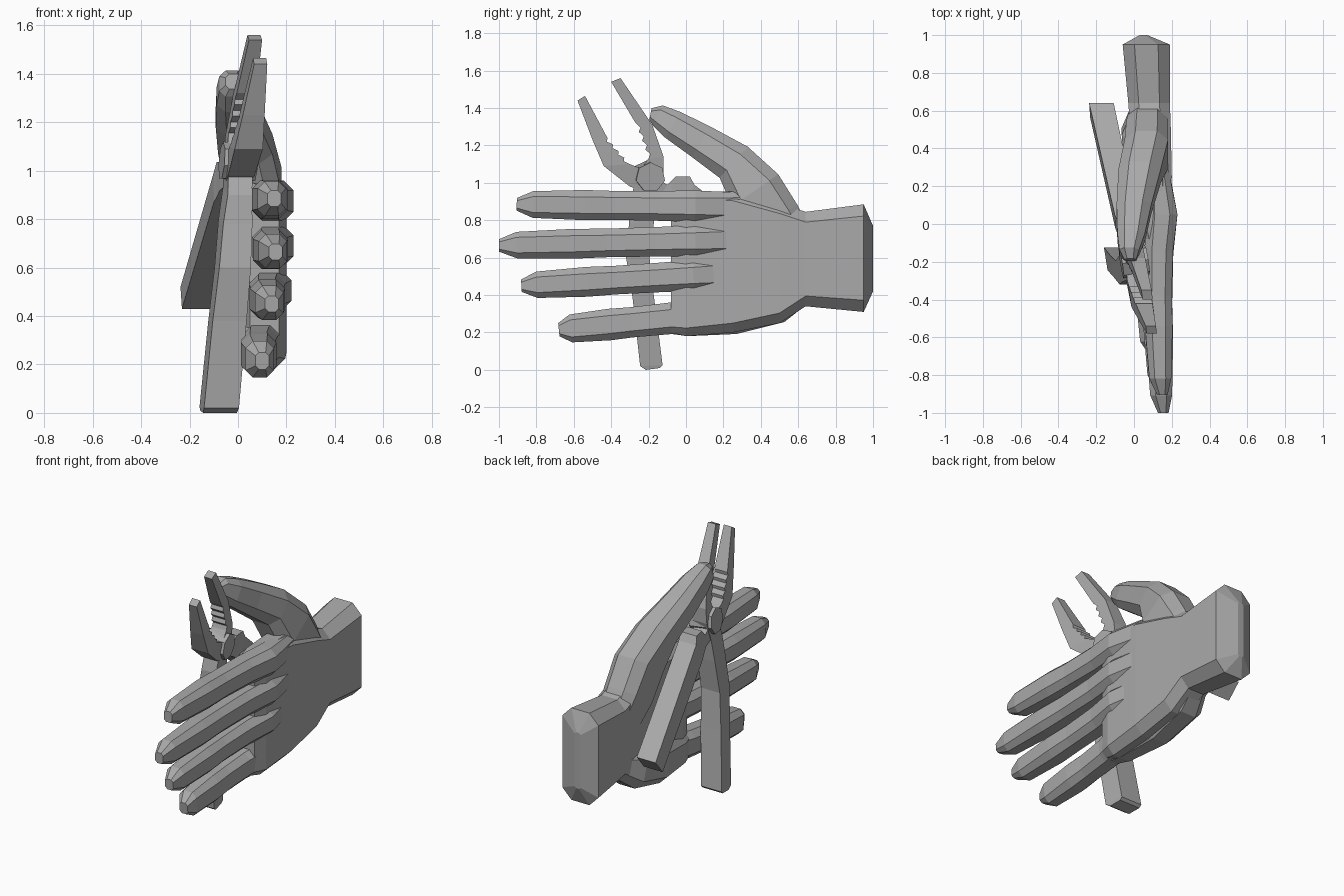
import bpy
import bmesh
from mathutils import Vector

if "Cube" in bpy.data.objects:
    bpy.data.objects.remove(bpy.data.objects["Cube"], do_unlink=True)

GREY = (0.4, 0.4, 0.4, 1.0)
material = bpy.data.materials.new("plain grey")
material.use_nodes = True
material.diffuse_color = GREY
material.node_tree.nodes["Principled BSDF"].inputs["Base Color"].default_value = GREY


def loft(name, rings):
    """Skin a list of equal rings and cap both ends."""
    bm = bmesh.new()
    loops = [[bm.verts.new(point) for point in ring] for ring in rings]
    count = len(loops[0])
    for first, second in zip(loops, loops[1:]):
        for i in range(count):
            j = (i + 1) % count
            bm.faces.new((first[i], first[j], second[j], second[i]))
    bm.faces.new(loops[0])
    bm.faces.new(loops[-1])
    bmesh.ops.recalc_face_normals(bm, faces=bm.faces)
    mesh = bpy.data.meshes.new(name)
    bm.to_mesh(mesh)
    bm.free()
    mesh.materials.append(material)
    obj = bpy.data.objects.new(name, mesh)
    bpy.context.collection.objects.link(obj)
    return obj


def limb(name, stations, across=None):
    """Octagonal tube through (x, y, z, half width, half thickness)."""
    centres = [Vector(s[:3]) for s in stations]
    rings = []
    for i, (centre, station) in enumerate(zip(centres, stations)):
        width, thick = station[3:]
        ahead = centres[min(i + 1, len(centres) - 1)] - centres[max(i - 1, 0)]
        side = across or Vector((0, -ahead.z, ahead.y)).normalized()
        cut = min(width, thick) * 0.5
        outline = [(width, thick - cut), (width - cut, thick),
                   (cut - width, thick), (-width, thick - cut),
                   (-width, cut - thick), (cut - width, -thick),
                   (width - cut, -thick), (width, cut - thick)]
        rings.append([centre + side * w + Vector((t, 0, 0)) for w, t in outline])
    return loft(name, rings)


# Palm and flared wrist: y, low z, high z, low x, high x
palm = [(1.0, 0.42, 0.77, 0.03, 0.07), (0.95, 0.31, 0.885, -0.06, 0.19),
        (0.64, 0.34, 0.845, -0.03, 0.19), (0.5, 0.25, 0.89, -0.02, 0.195),
        (0.25, 0.20, 0.955, 0.0, 0.20), (0.0, 0.18, 0.95, 0.02, 0.195),
        (-0.08, 0.2, 0.94, 0.05, 0.17)]
limb("palm", [((a + b) / 2, y, (low + high) / 2, (high - low) / 2, (b - a) / 2)
              for y, low, high, a, b in palm], Vector((0, 0, 1)))

# Fleshy heel of the palm on the little finger side
limb("palm_heel", [(0.07, 0.62, 0.43, 0.08, 0.08), (0.04, 0.49, 0.365, 0.115, 0.105),
                   (0.04, 0.25, 0.31, 0.12, 0.095), (0.07, 0.0, 0.275, 0.095, 0.07),
                   (0.09, -0.1, 0.275, 0.08, 0.05)])

# Fingers share one profile: fraction along, width scale, thickness, x shift
PROFILE = [(-0.25, 0.9, 0.055, 0), (0, 1, 0.08, 0.02), (0.2, 0.95, 0.075, 0),
           (0.45, 0.92, 0.07, -0.005), (0.62, 0.96, 0.073, -0.005),
           (0.91, 0.85, 0.058, 0), (1, 0.4, 0.028, 0.01)]
FINGERS = {"index_finger": ((0.13, 0.05, 0.875), (0.14, -0.905, 0.885), 0.084),
           "middle_finger": ((0.13, 0.05, 0.69), (0.145, -1.0, 0.665), 0.083),
           "ring_finger": ((0.12, 0.04, 0.505), (0.13, -0.88, 0.45), 0.083),
           "little_finger": ((0.09, 0.03, 0.287), (0.09, -0.68, 0.215), 0.088)}
for name, (base, tip, width) in FINGERS.items():
    base, tip = Vector(base), Vector(tip)
    limb(name, [(*(base + (tip - base) * f + Vector((shift, 0, 0))), width * scale, thick)
                for f, scale, thick, shift in PROFILE])

# Thumb with its fleshy base
limb("thumb", [(0.08, 0.6, 0.62, 0.12, 0.09), (0.07, 0.47, 0.8, 0.15, 0.11),
               (0.065, 0.37, 0.96, 0.15, 0.115), (0.03, 0.255, 1.11, 0.112, 0.112),
               (0, 0.08, 1.22, 0.095, 0.092), (-0.015, -0.07, 1.31, 0.08, 0.073),
               (-0.025, -0.15, 1.36, 0.06, 0.052), (-0.02, -0.19, 1.368, 0.032, 0.032)])


def on_tool(y, z, offset):
    """Place a point on the tilted plane of the pliers."""
    return Vector((-0.109 - 0.161 * y + 0.076 * z + offset, y, z))


def arm(name, stations):
    """Four-sided bar through (edge point, opposite edge point, half thickness)."""
    loft(name, [[on_tool(*a, h), on_tool(*b, h), on_tool(*b, -h), on_tool(*a, -h)]
                for a, b, h in stations])


def toothed(tip, root, teeth=4, depth=0.018):
    """Jaw stations from tip to root whose first edge zigzags."""
    result = []
    for i in range(teeth * 2 + 1):
        f = i / (teeth * 2)
        inner = Vector(tip[0]).lerp(Vector(root[0]), f)
        outer = Vector(tip[1]).lerp(Vector(root[1]), f)
        if i % 2:
            inner += (outer - inner).normalized() * depth
        result.append((inner, outer, tip[2] + (root[2] - tip[2]) * f))
    return result


# Pliers: each arm runs from jaw tip through the pivot to its handle
arm("rear_jaw_and_front_handle",
    [((-0.4, 1.54), (-0.35, 1.56), 0.027)]
    + toothed(((-0.27, 1.32), (-0.18, 1.31), 0.04),
              ((-0.2, 1.13), (-0.12, 1.14), 0.05))
    + [((-0.26, 1.05), (-0.12, 1.05), 0.05), ((-0.3, 0.9), (-0.16, 0.93), 0.05),
       ((-0.305, 0.78), (-0.17, 0.8), 0.06), ((-0.32, 0.6), (-0.195, 0.6), 0.065),
       ((-0.285, 0.38), (-0.17, 0.38), 0.07), ((-0.245, 0.02), (-0.125, 0.025), 0.072),
       ((-0.215, 0.0), (-0.14, 0.01), 0.07)])
arm("front_jaw_and_rear_handle",
    [((-0.54, 1.465), (-0.58, 1.44), 0.027)]
    + toothed(((-0.42, 1.24), (-0.5, 1.23), 0.045),
              ((-0.3, 1.1), (-0.44, 1.09), 0.058))
    + [((-0.25, 1.08), (-0.3, 0.98), 0.055), ((-0.1, 0.99), (-0.14, 0.93), 0.045),
       ((-0.055, 1.035), (-0.09, 0.92), 0.05), ((0.02, 1.035), (-0.05, 0.89), 0.055),
       ((0.045, 0.99), (-0.02, 0.87), 0.06), ((0.64, 0.52), (0.56, 0.43), 0.065)])

# Seven-sided pivot bolt
bpy.ops.mesh.primitive_cylinder_add(vertices=7, radius=0.08, depth=0.14,
                                    location=on_tool(-0.2, 1.035, 0))
bolt = bpy.context.object
bolt.name = "pivot_bolt"
bolt.rotation_euler = Vector((1, 0.161, -0.076)).to_track_quat("Z", "Y").to_euler()
bolt.data.materials.append(material)
